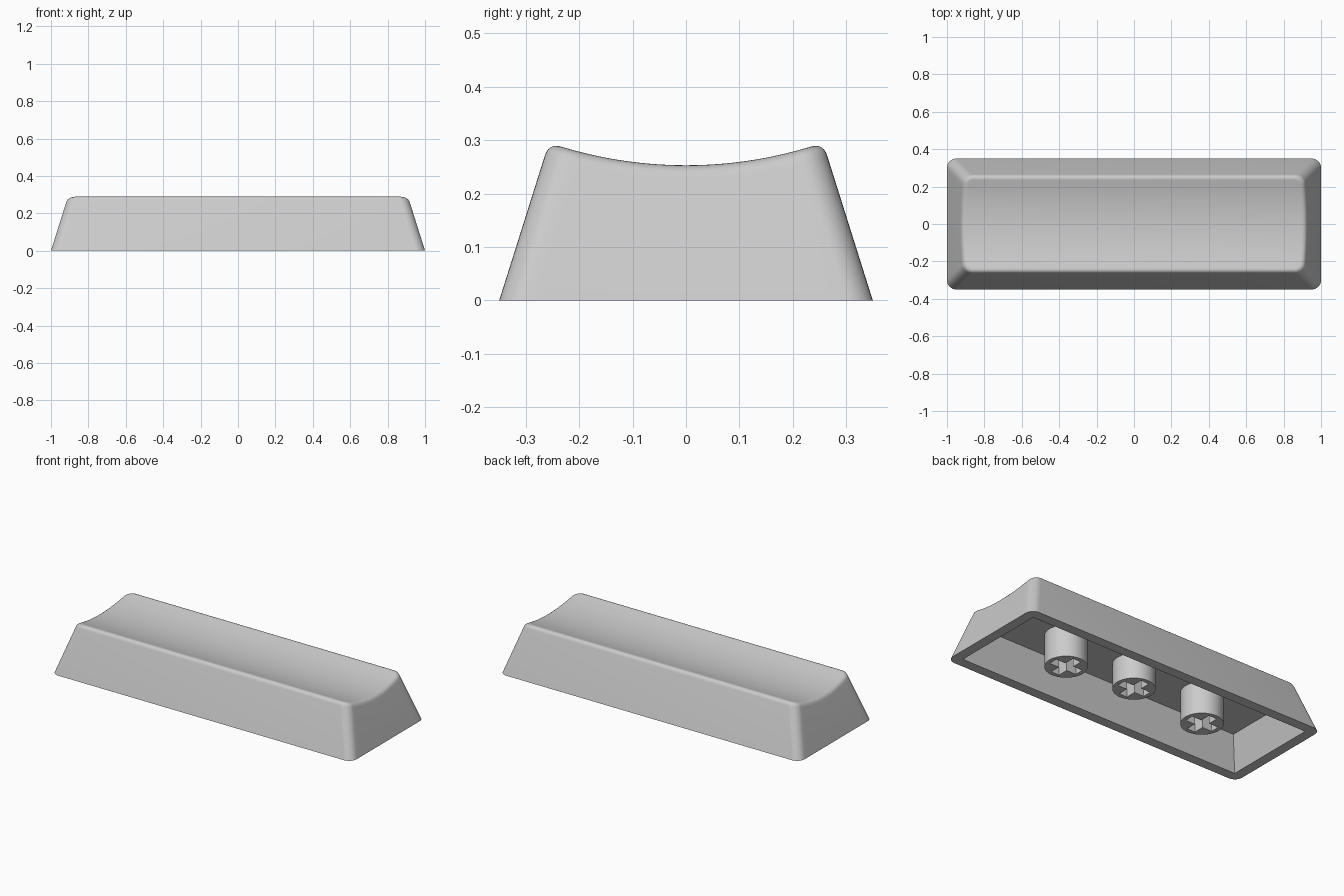
import bpy, bmesh, math

if "Cube" in bpy.data.objects:
    bpy.data.objects.remove(bpy.data.objects["Cube"])

SLOPE = 0.315            # wall inset per unit of height
HX, HY, R = 1.0, 0.35, 0.05
FILLET = 0.025
DISH_R, DISH_Z = 0.8, 0.253
ROOF, WALL = 0.19, 0.06
ARC, SPAN, STEPS = 8, 20, 7

mat = bpy.data.materials.new("light_grey_plastic")
mat.diffuse_color = (0.6, 0.6, 0.6, 1)
mat.use_nodes = True
mat.node_tree.nodes["Principled BSDF"].inputs["Base Color"].default_value = mat.diffuse_color


def finish(bm, name):
    bmesh.ops.recalc_face_normals(bm, faces=bm.faces)
    me = bpy.data.meshes.new(name)
    bm.to_mesh(me)
    bm.free()
    me.materials.append(mat)
    ob = bpy.data.objects.new(name, me)
    bpy.context.collection.objects.link(ob)
    bpy.ops.object.select_all(action='DESELECT')
    ob.select_set(True)
    bpy.context.view_layer.objects.active = ob
    bpy.ops.object.shade_smooth_by_angle(angle=math.radians(30))
    return ob


def dish(y):
    return DISH_Z + DISH_R - math.sqrt(DISH_R ** 2 - y * y)


def half_outline(i, d, r):
    """Point i on the right half of a rounded rectangle, front to back."""
    cx, cy = HX - d - r, HY - d - r
    if i <= ARC:
        a = -math.pi / 2 * (1 - i / ARC)
        return cx + r * math.cos(a), -cy + r * math.sin(a)
    if i < ARC + SPAN:
        return cx + r, -cy + 2 * cy * (i - ARC) / SPAN
    a = math.pi / 2 * (i - ARC - SPAN) / ARC
    return cx + r * math.cos(a), cy + r * math.sin(a)


def profile(i):
    """Side profile at outline point i: foot, wall, rounded edge to the dish."""
    zs = 0.28
    for _ in range(20):
        zs = dish(half_outline(i, SLOPE * zs, R)[1])
    z0 = zs - FILLET * 0.95
    p0 = (*half_outline(i, SLOPE * z0, R), z0)
    p1 = (*half_outline(i, SLOPE * zs, R), zs)
    x2, y2 = half_outline(i, SLOPE * zs + FILLET, R - FILLET)
    p2 = (x2, y2, dish(y2))
    pts = [(*half_outline(i, 0, R), 0)]
    for k in range(STEPS + 1):
        t = k / STEPS
        pts.append(tuple((1 - t) ** 2 * a + 2 * t * (1 - t) * b + t * t * c
                         for a, b, c in zip(p0, p1, p2)))
    return pts


# Hollow shell with dished top
bm = bmesh.new()
M = 2 * ARC + SPAN + 1
right = [[bm.verts.new(p) for p in profile(i)] for i in range(M)]
left = [[bm.verts.new((-v.co.x, v.co.y, v.co.z)) for v in col] for col in right]
loop = right + left[::-1]
for a, b in zip(loop, loop[1:] + loop[:1]):
    for k in range(STEPS + 1):
        bm.faces.new((a[k], b[k], b[k + 1], a[k + 1]))
# Dish surface as strips across the length
for i in range(M - 1):
    bm.faces.new((right[i][-1], right[i + 1][-1], left[i + 1][-1], left[i][-1]))


# Cavity with sloping walls
def cavity_ring(z):
    x, y = HX - WALL - SLOPE * z, HY - WALL - SLOPE * z
    return [bm.verts.new(p) for p in ((x, -y, z), (x, y, z), (-x, y, z), (-x, -y, z))]


low, high = cavity_ring(0), cavity_ring(ROOF)
for k in range(4):
    n = (k + 1) % 4
    bm.faces.new((low[k], low[n], high[n], high[k]))
bm.faces.new(high)
# Bottom rim
bm.faces.new([c[0] for c in right] + [low[1], low[0]])
bm.faces.new([c[0] for c in left] + [low[2], low[3]])
bm.faces.new((left[0][0], right[0][0], low[0], low[3]))
bm.faces.new((left[-1][0], right[-1][0], low[1], low[2]))
finish(bm, "keycap_shell")


# Round mounting stems with a cross-shaped socket
def stem(name, x, z0, radius=0.115, arm=0.09, w=0.027, depth=0.15, seg=48):
    bm = bmesh.new()
    circle = [(radius * math.cos(2 * math.pi * k / seg),
               radius * math.sin(2 * math.pi * k / seg)) for k in range(seg)]
    cross = []
    for q in range(4):
        c, s = round(math.cos(q * math.pi / 2)), round(math.sin(q * math.pi / 2))
        for u, v in ((arm, -w), (arm, w), (w, w)):
            cross.append((u * c - v * s, u * s + v * c))
    rim = []
    for outline, top in ((circle, ROOF + 0.005), (cross, z0 + depth)):
        lo = [bm.verts.new((x + p, q, z0)) for p, q in outline]
        hi = [bm.verts.new((x + p, q, top)) for p, q in outline]
        for k in range(len(lo)):
            n = (k + 1) % len(lo)
            bm.faces.new((lo[k], lo[n], hi[n], hi[k]))
            rim.append(bm.edges.get((lo[k], lo[n])))
        bm.faces.new(hi)
    bmesh.ops.triangle_fill(bm, edges=rim, use_beauty=True)
    finish(bm, name)


stem("center_stem", 0, 0.04)
stem("left_stem", -0.47, 0)
stem("right_stem", 0.47, 0)
